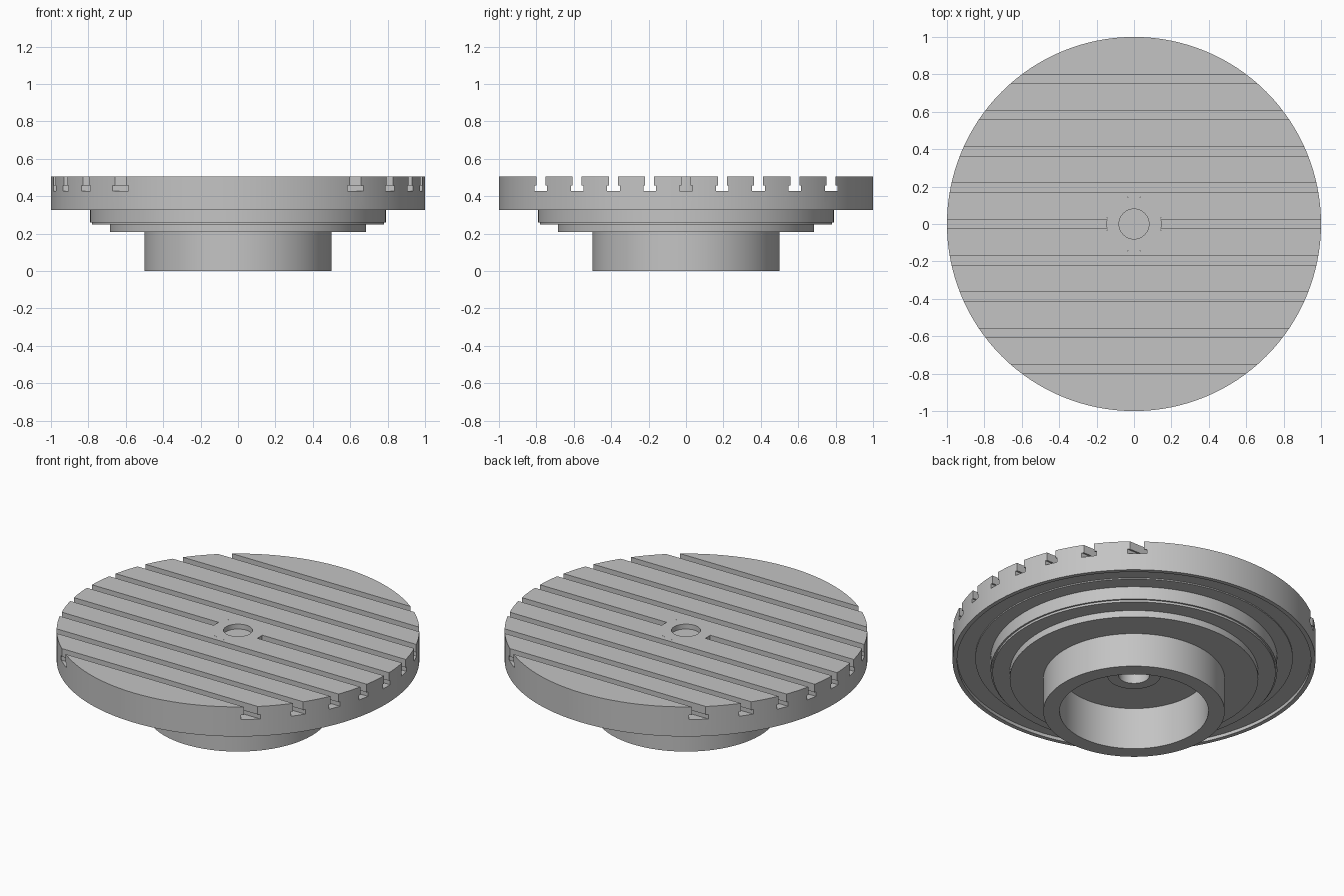
import bpy, bmesh, math
from mathutils import Vector

cube = bpy.data.objects.get("Cube")
if cube:
    bpy.data.objects.remove(cube, do_unlink=True)

steel = bpy.data.materials.new("machined grey steel")
steel.use_nodes = True
GREY = (0.55, 0.55, 0.55, 1)
steel.diffuse_color = GREY
steel.node_tree.nodes["Principled BSDF"].inputs["Base Color"].default_value = GREY

TOP = 0.505
PLUG_R = 0.147


def add_object(name, bm):
    bmesh.ops.recalc_face_normals(bm, faces=bm.faces)
    mesh = bpy.data.meshes.new(name)
    bm.to_mesh(mesh)
    bm.free()
    mesh.materials.append(steel)
    ob = bpy.data.objects.new(name, mesh)
    bpy.context.collection.objects.link(ob)
    return ob


def lathe(name, profile, steps=128, closed=True):
    """Spin a (radius, height) profile about the z axis."""
    bm = bmesh.new()
    verts = [bm.verts.new((r, 0, z)) for r, z in profile]
    edges = [bm.edges.new(pair) for pair in zip(verts, verts[1:])]
    if closed:
        edges.append(bm.edges.new((verts[-1], verts[0])))
    bmesh.ops.spin(bm, geom=verts + edges, cent=(0, 0, 0), axis=(0, 0, 1),
                   angle=math.tau, steps=steps)
    bmesh.ops.remove_doubles(bm, verts=bm.verts, dist=1e-4)
    return add_object(name, bm)


def select_only(ob):
    bpy.ops.object.select_all(action='DESELECT')
    ob.select_set(True)
    bpy.context.view_layer.objects.active = ob


# Table, stepped underside and hollow hub in one turned body
table = lathe("slotted_table", [
    (PLUG_R, TOP), (1, TOP), (1, 0.325), (0.975, 0.325), (0.975, 0.345),
    (0.875, 0.345), (0.875, 0.338), (0.79, 0.338), (0.79, 0.26), (0.78, 0.26),
    (0.78, 0.247), (0.685, 0.247), (0.685, 0.207), (0.5, 0.207), (0.5, 0),
    (0.41, 0), (0.41, 0.255), (PLUG_R, 0.255)])

# T-shaped slot cutters, evenly spaced across the table
bm = bmesh.new()
neck, foot, floor, shoulder = 0.024, 0.034, 0.428, 0.456
section = [(-foot, floor), (foot, floor), (foot, shoulder), (neck, shoulder),
           (neck, 0.6), (-neck, 0.6), (-neck, shoulder), (-foot, shoulder)]
for i in range(-4, 5):
    face = bm.faces.new([bm.verts.new((-1.1, y + i * 0.194, z)) for y, z in section])
    end = bmesh.ops.extrude_face_region(bm, geom=[face])["geom"]
    bmesh.ops.translate(bm, vec=Vector((2.2, 0, 0)),
                        verts=[v for v in end if isinstance(v, bmesh.types.BMVert)])
bmesh.ops.remove_doubles(bm, verts=bm.verts, dist=1e-5)
cutter = add_object("slot_cutter", bm)
cutter.hide_render = True

cut = table.modifiers.new("slots", 'BOOLEAN')
cut.operation = 'DIFFERENCE'
cut.solver = 'EXACT'
cut.object = cutter
select_only(table)
bpy.ops.object.modifier_apply(modifier=cut.name)
bpy.data.objects.remove(cutter, do_unlink=True)

# Centre plug with a shallow socket above and a bore below
plug = lathe("centre_plug", [
    (0, 0.475), (0.08, 0.475), (0.08, TOP), (PLUG_R, TOP), (PLUG_R, 0.228),
    (0.085, 0.228), (0.085, 0.42), (0, 0.42)], steps=64, closed=False)

for ob in (table, plug):
    select_only(ob)
    bpy.ops.object.shade_smooth_by_angle(angle=math.radians(30))
